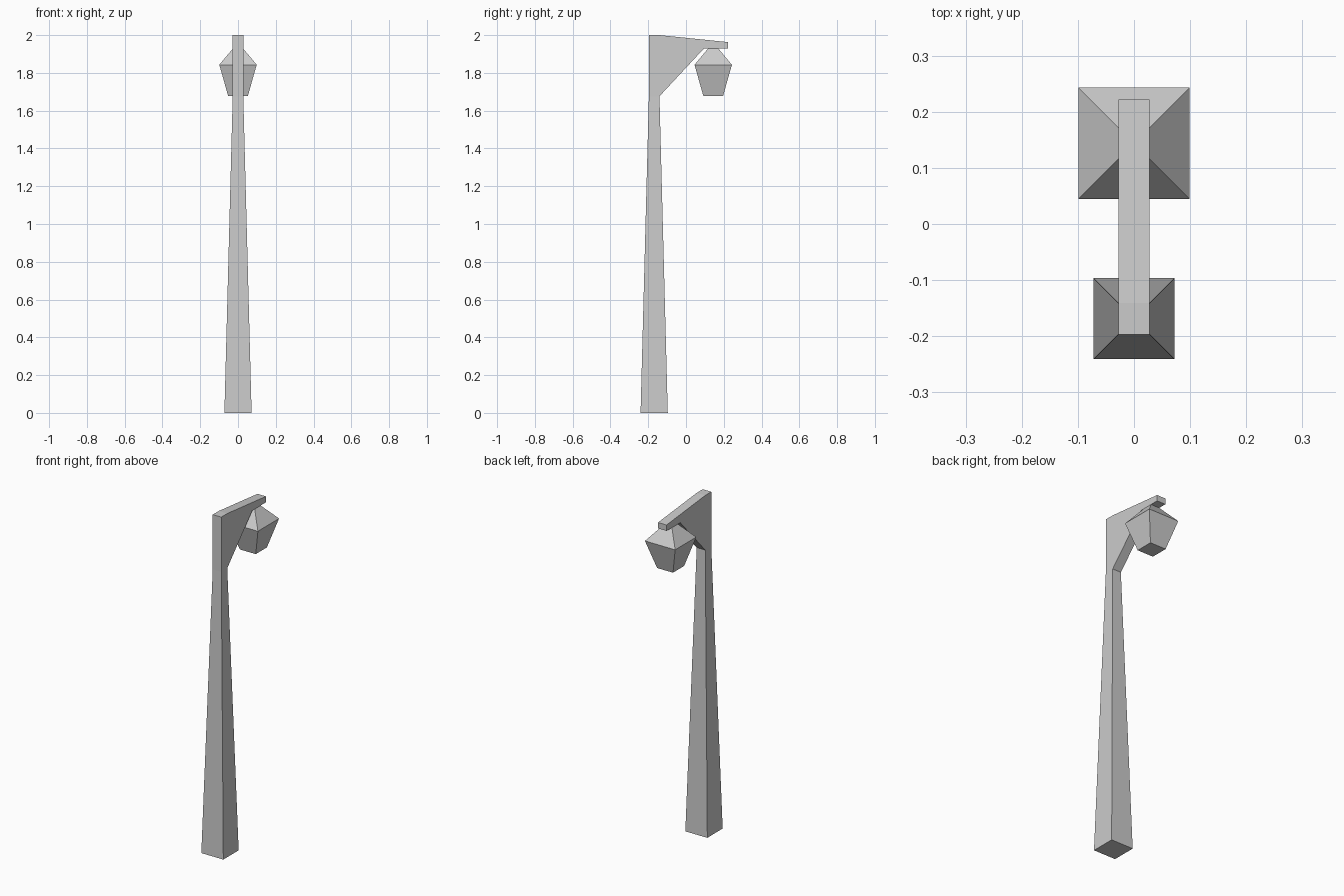
import bpy, bmesh

if "Cube" in bpy.data.objects:
    bpy.data.objects.remove(bpy.data.objects["Cube"])


def finish(bm, name):
    bmesh.ops.recalc_face_normals(bm, faces=bm.faces)
    mesh = bpy.data.meshes.new(name)
    bm.to_mesh(mesh)
    bm.free()
    obj = bpy.data.objects.new(name, mesh)
    bpy.context.collection.objects.link(obj)
    return obj


def square_ring(bm, half, yc, z):
    return [bm.verts.new((sx * half, yc + sy * half, z))
            for sx, sy in ((-1, -1), (1, -1), (1, 1), (-1, 1))]


def bridge(bm, a, b):
    n = len(a)
    return [bm.faces.new((a[i], a[(i + 1) % n], b[(i + 1) % n], b[i])) for i in range(n)]


# Post and bracket: side profile extruded across x, then its foot drawn down and widened
HALF = 0.028
POST_Y = -0.1685
profile = [(-0.1965, 1.676), (-0.1405, 1.676), (0.094, 1.928), (0.222, 1.928),
           (0.222, 1.963), (-0.1405, 2.0), (-0.1965, 2.0)]
bm = bmesh.new()
left = [bm.verts.new((-HALF, y, z)) for y, z in profile]
right = [bm.verts.new((HALF, y, z)) for y, z in profile]
sides = bridge(bm, left, right)
bm.faces.new(left)
bm.faces.new(right)
foot = bmesh.ops.extrude_discrete_faces(bm, faces=[sides[0]])["faces"][0]
for v in foot.verts:
    v.co.x *= 0.072 / HALF
    v.co.y = POST_Y + (v.co.y - POST_Y) * 0.072 / HALF
    v.co.z = 0
finish(bm, "post_and_bracket")

# Lantern: tapered square glass body with a pyramidal roof meeting the bracket
bm = bmesh.new()
rings = [square_ring(bm, h, 0.144, z)
         for h, z in ((0.052, 1.677), (0.099, 1.843), (0.028, 1.928))]
for lower, upper in zip(rings, rings[1:]):
    bridge(bm, lower, upper)
bm.faces.new(rings[0])
bm.faces.new(rings[-1])
finish(bm, "lantern")
